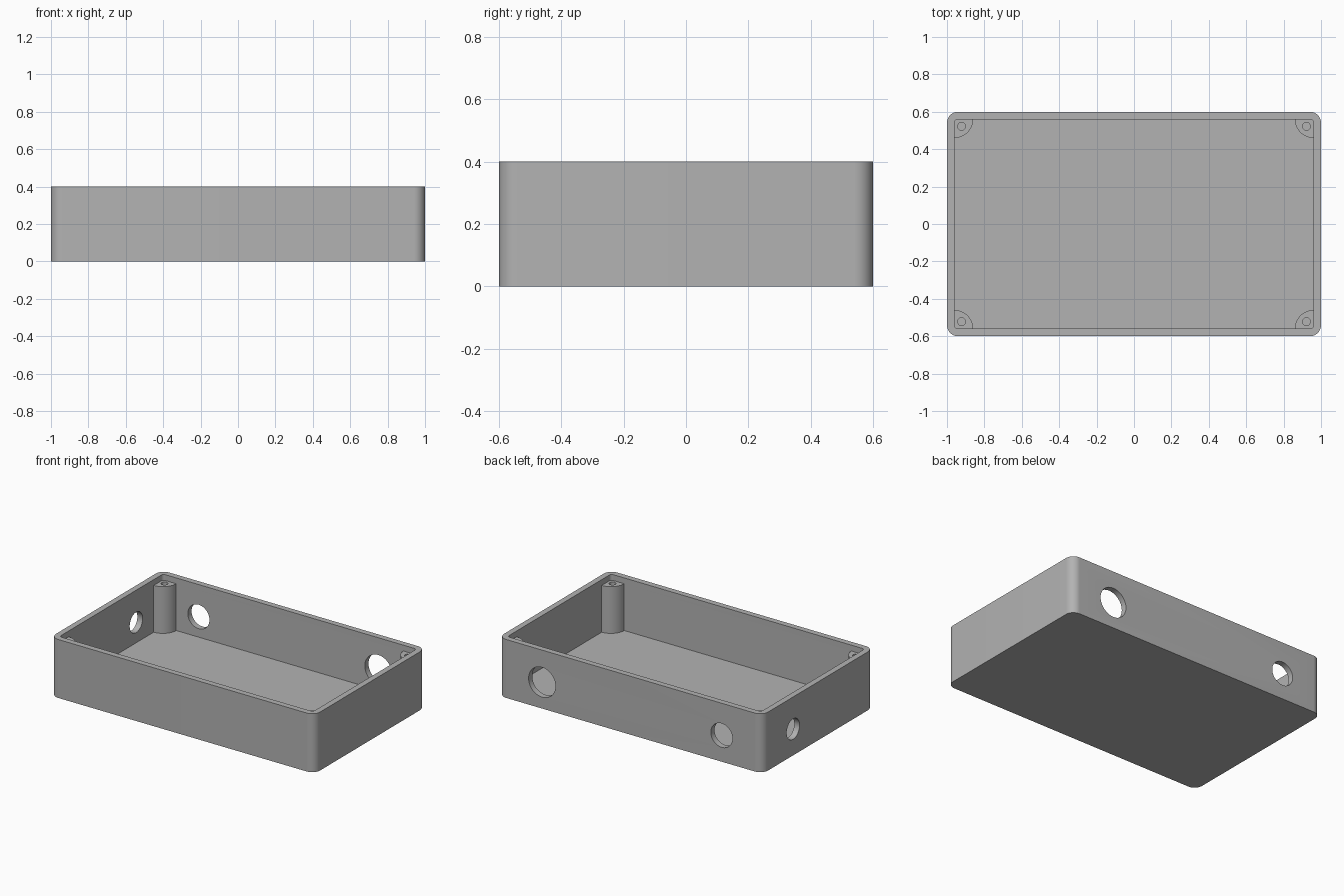
import bpy, bmesh, math
from mathutils import Matrix

if "Cube" in bpy.data.objects:
    bpy.data.objects.remove(bpy.data.objects["Cube"])

LENGTH, WIDTH, HEIGHT, WALL = 2.0, 1.2, 0.4, 0.04
POST_TOP, POST_RADIUS = 0.36, 0.1

grey = bpy.data.materials.new("plain grey")
grey.use_nodes = True
colour = (0.45, 0.45, 0.45, 1)
grey.diffuse_color = colour
grey.node_tree.nodes["Principled BSDF"].inputs["Base Color"].default_value = colour


def make_object(name, bm):
    bmesh.ops.recalc_face_normals(bm, faces=bm.faces)
    mesh = bpy.data.meshes.new(name)
    bm.to_mesh(mesh)
    bm.free()
    mesh.materials.append(grey)
    obj = bpy.data.objects.new(name, mesh)
    bpy.context.collection.objects.link(obj)
    return obj


def prism(name, outline, z0, z1):
    bm = bmesh.new()
    face = bm.faces.new([bm.verts.new((x, y, z0)) for x, y in outline])
    top = bmesh.ops.extrude_face_region(bm, geom=[face])["geom"]
    verts = [v for v in top if isinstance(v, bmesh.types.BMVert)]
    bmesh.ops.translate(bm, verts=verts, vec=(0, 0, z1 - z0))
    return make_object(name, bm)


def arc(cx, cy, radius, start, sweep=90, steps=12):
    angles = [math.radians(start + sweep * i / steps) for i in range(steps + 1)]
    return [(cx + radius * math.cos(a), cy + radius * math.sin(a)) for a in angles]


def rounded_rectangle(length, width, radius):
    cx, cy = length / 2 - radius, width / 2 - radius
    points = []
    for i, (sx, sy) in enumerate([(1, 1), (-1, 1), (-1, -1), (1, -1)]):
        points += arc(sx * cx, sy * cy, radius, 90 * i)
    return points


def cylinder(name, location, radius, depth, axis="Z"):
    bm = bmesh.new()
    turn = {"X": Matrix.Rotation(math.pi / 2, 4, "Y"),
            "Y": Matrix.Rotation(math.pi / 2, 4, "X"),
            "Z": Matrix.Identity(4)}[axis]
    bmesh.ops.create_cone(bm, cap_ends=True, segments=48, radius1=radius,
                          radius2=radius, depth=depth,
                          matrix=Matrix.Translation(location) @ turn)
    return make_object(name, bm)


def combine(target, tool, operation):
    mod = target.modifiers.new(operation.lower(), "BOOLEAN")
    mod.operation, mod.solver, mod.object = operation, "EXACT", tool
    bpy.context.view_layer.objects.active = target
    bpy.ops.object.modifier_apply(modifier=mod.name)
    bpy.data.objects.remove(tool)


# Open tray with rounded corners
box = prism("enclosure_box", rounded_rectangle(LENGTH, WIDTH, 0.06), 0, HEIGHT)
cavity = prism("cavity", rounded_rectangle(LENGTH - 2 * WALL, WIDTH - 2 * WALL, 0.02),
               WALL, HEIGHT + 0.1)
combine(box, cavity, "DIFFERENCE")

# Quarter-round screw posts in the four corners, each with a pilot hole
cx, cy = LENGTH / 2 - WALL, WIDTH / 2 - WALL
embed = 0.015
for i, (sx, sy) in enumerate([(1, 1), (-1, 1), (-1, -1), (1, -1)]):
    curve = arc(-cx, -cy, POST_RADIUS, 0, steps=20)
    outline = [(-cx - embed, -cy - embed), (-cx + POST_RADIUS, -cy - embed)]
    outline += curve + [(-cx - embed, -cy + POST_RADIUS)]
    outline = [(-sx * x, -sy * y) for x, y in outline]
    combine(box, prism("post", outline, WALL - embed, POST_TOP), "UNION")
    pilot = cylinder("pilot", (sx * 0.922, sy * 0.522, 0.25), 0.021, 0.4)
    combine(box, pilot, "DIFFERENCE")

# Cable holes: two in the back wall, one in the right wall
HOLE_Z = 0.18
for name, place, radius, axis in [
        ("large_hole", (0.67, WIDTH / 2, HOLE_Z), 0.102, "Y"),
        ("medium_hole", (-0.69, WIDTH / 2, HOLE_Z), 0.082, "Y"),
        ("small_hole", (-LENGTH / 2, 0.27, HOLE_Z), 0.07, "X")]:
    combine(box, cylinder(name, place, radius, 0.14, axis), "DIFFERENCE")

# Smooth rounded corners, crisp edges
bpy.ops.object.select_all(action="DESELECT")
box.select_set(True)
bpy.context.view_layer.objects.active = box
bpy.ops.object.shade_smooth_by_angle(angle=math.radians(30))
